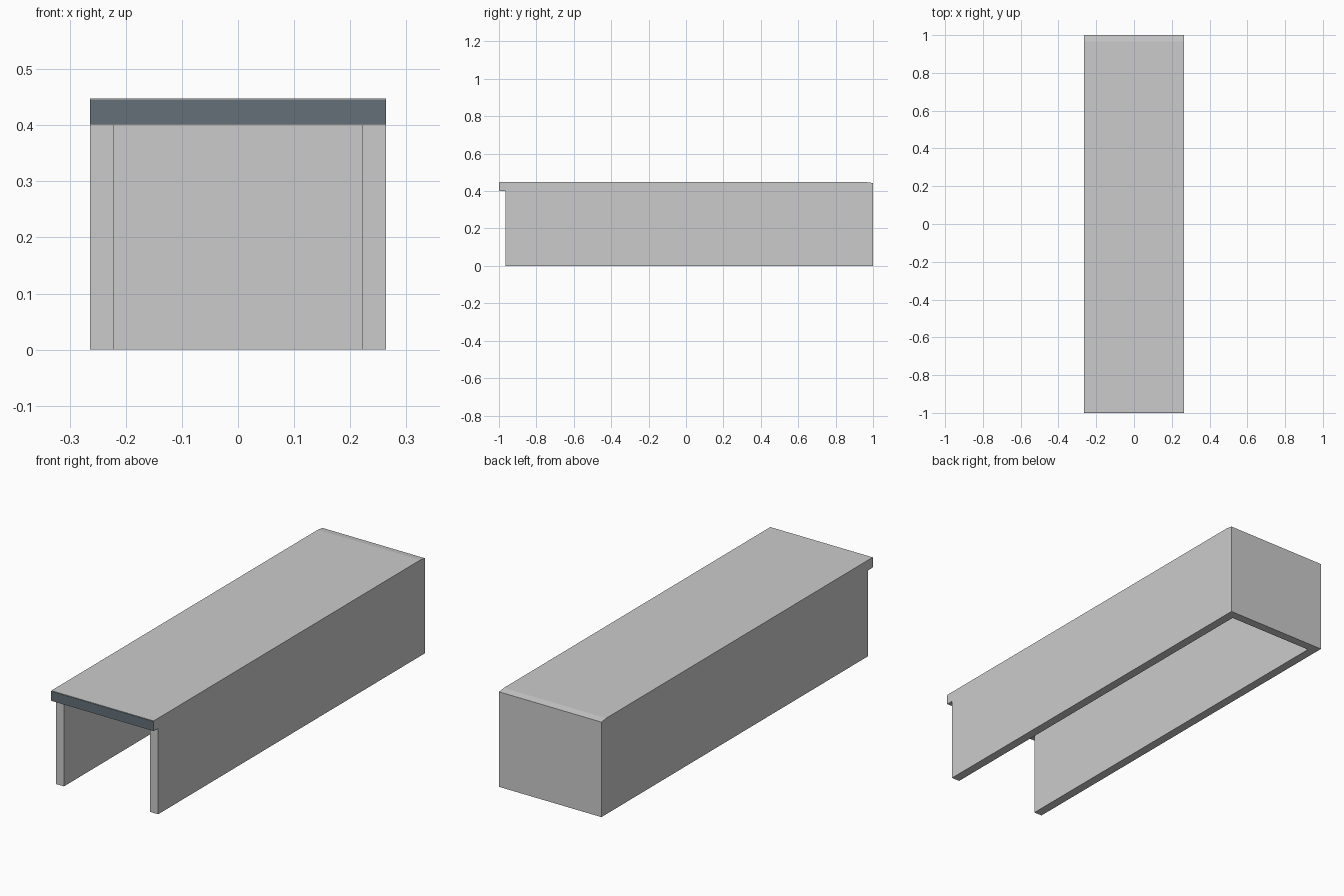
import bpy, bmesh

if "Cube" in bpy.data.objects:
    bpy.data.objects.remove(bpy.data.objects["Cube"])


def material(name, rgb):
    m = bpy.data.materials.new(name)
    m.diffuse_color = (*rgb, 1.0)
    m.use_nodes = True
    m.node_tree.nodes["Principled BSDF"].inputs["Base Color"].default_value = m.diffuse_color
    return m


grey = material("light_grey", (0.6, 0.6, 0.6))
slate = material("slate_blue_grey", (0.125, 0.16, 0.185))


def extrude_profile(name, profile, low, high, axes, mat):
    """Extrude a 2D profile; axes maps (u, v, depth) to x, y, z."""
    bm = bmesh.new()
    rings = [[bm.verts.new(axes(u, v, d)) for u, v in profile] for d in (low, high)]
    n = len(profile)
    bm.faces.new(rings[0])
    bm.faces.new(rings[1][::-1])
    for i in range(n):
        j = (i + 1) % n
        bm.faces.new((rings[0][i], rings[0][j], rings[1][j], rings[1][i]))
    bmesh.ops.recalc_face_normals(bm, faces=bm.faces)
    mesh = bpy.data.meshes.new(name)
    bm.to_mesh(mesh)
    bm.free()
    mesh.materials.append(mat)
    obj = bpy.data.objects.new(name, mesh)
    bpy.context.collection.objects.link(obj)
    return obj


W, INNER = 0.264, 0.222      # outer and inner half width
UNDER, TOP = 0.40, 0.448     # underside and top of the slab
FRONT, BACK = -0.965, 1.0    # wall extent

# U-shaped wall: two sides joined by the back panel, open at front and below
plan = [(-W, FRONT), (-INNER, FRONT), (-INNER, BACK - 0.042), (INNER, BACK - 0.042),
        (INNER, FRONT), (W, FRONT), (W, BACK), (-W, BACK)]
extrude_profile("surround_walls", plan, 0.0, UNDER, lambda u, v, d: (u, v, d), grey)

# Top slab, overhanging the front and dipping slightly at the back edge
side = [(-0.998, UNDER), (-0.998, TOP), (0.965, TOP), (BACK, TOP - 0.005), (BACK, UNDER)]
extrude_profile("top_slab", side, -W, W, lambda u, v, d: (d, u, v), grey)

# Thin coloured strip along the front edge of the slab
strip = [(-W, UNDER + 0.002), (W, UNDER + 0.002), (W, TOP - 0.002), (-W, TOP - 0.002)]
extrude_profile("front_edge_strip", strip, -1.0, -0.998, lambda u, v, d: (u, d, v), slate)
